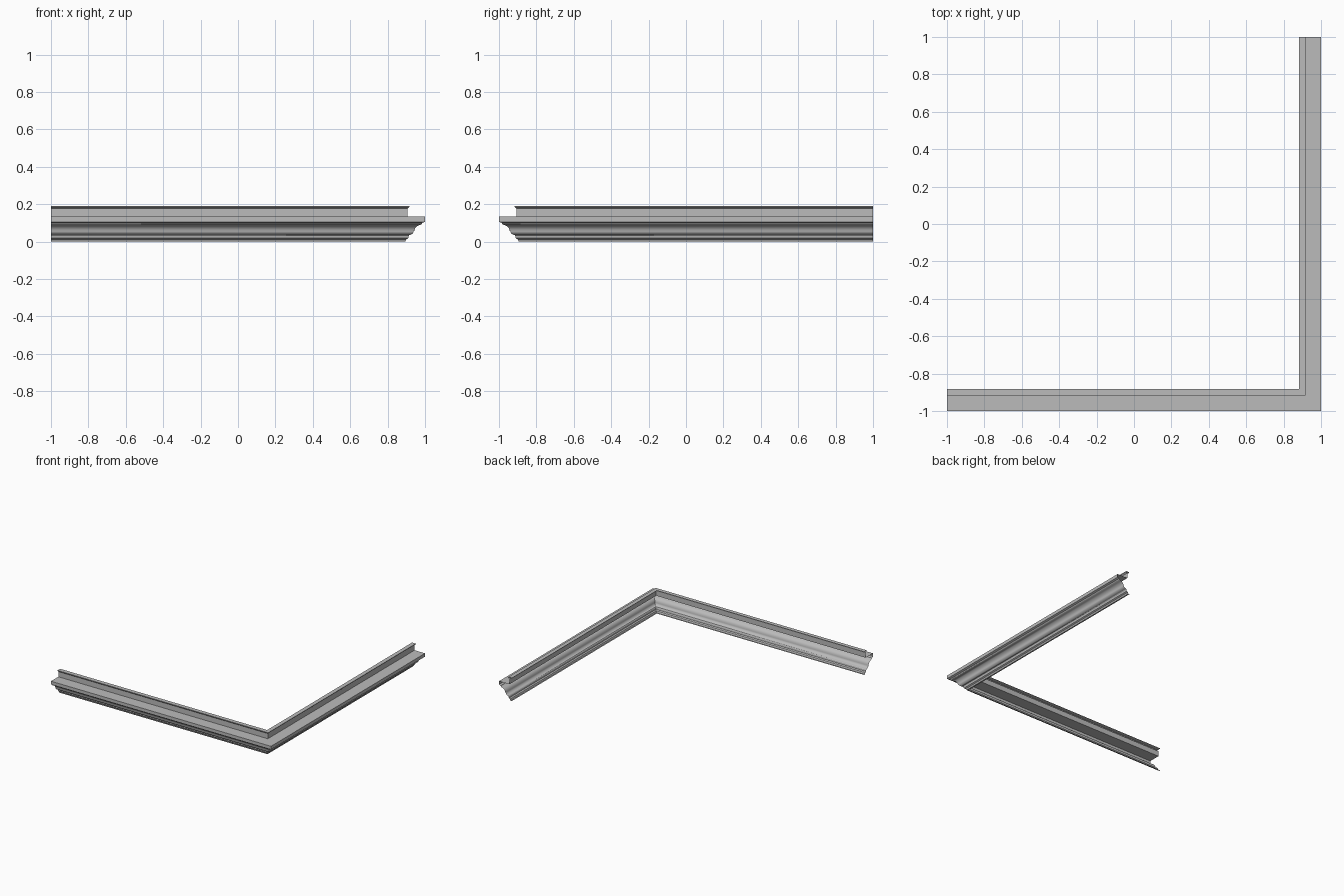
import bpy
import bmesh
import math
from mathutils import Vector

cube = bpy.data.objects.get("Cube")
if cube:
    bpy.data.objects.remove(cube, do_unlink=True)

# One plain grey for the whole moulding
grey = bpy.data.materials.new("plain grey")
grey.use_nodes = True
colour = (0.5, 0.5, 0.5, 1)
grey.diffuse_color = colour
grey.node_tree.nodes["Principled BSDF"].inputs["Base Color"].default_value = colour


def arc(centre, radius, start, end, steps=6):
    """Points on an elliptical arc, angles in degrees."""
    angles = [math.radians(start + (end - start) * i / steps) for i in range(steps + 1)]
    return [(centre[0] + radius[0] * math.cos(a), centre[1] + radius[1] * math.sin(a))
            for a in angles]


# Cross-section from the top flange to the foot: (distance out, height)
profile = [(0.882, 0.19), (0.916, 0.19), (0.916, 0.185), (0.905, 0.176),
           (0.905, 0.133), (1.0, 0.133), (1.0, 0.106), (0.985, 0.1), (0.982, 0.094)]
profile += arc((0.982, 0.052), (0.04, 0.038), 100, 175)      # hollow under the shelf
profile += arc((0.912, 0.058), (0.028, 0.023), 0, -80)       # rounded lower moulding
profile += [(0.912, 0.03), (0.91, 0.018), (0.9, 0.012), (0.895, 0.0), (0.884, 0.0)]

# Sweep the section along both arms, mitred at the corner
bm = bmesh.new()
rows = []
for d, z in profile:
    path = [Vector((-1, -d, z)), Vector((d, -d, z)), Vector((d, 1, z))]
    rows.append([bm.verts.new(p) for p in path])
for upper, lower in zip(rows, rows[1:]):
    for i in range(2):
        bm.faces.new((upper[i], lower[i], lower[i + 1], upper[i + 1]))

mesh = bpy.data.meshes.new("cornice_moulding")
bm.to_mesh(mesh)
bm.free()
mesh.materials.append(grey)
cornice = bpy.data.objects.new("cornice_moulding", mesh)
bpy.context.collection.objects.link(cornice)

# Soften the curved part and keep the steps crisp
bpy.context.view_layer.objects.active = cornice
cornice.select_set(True)
bpy.ops.object.shade_smooth_by_angle(angle=math.radians(25))
